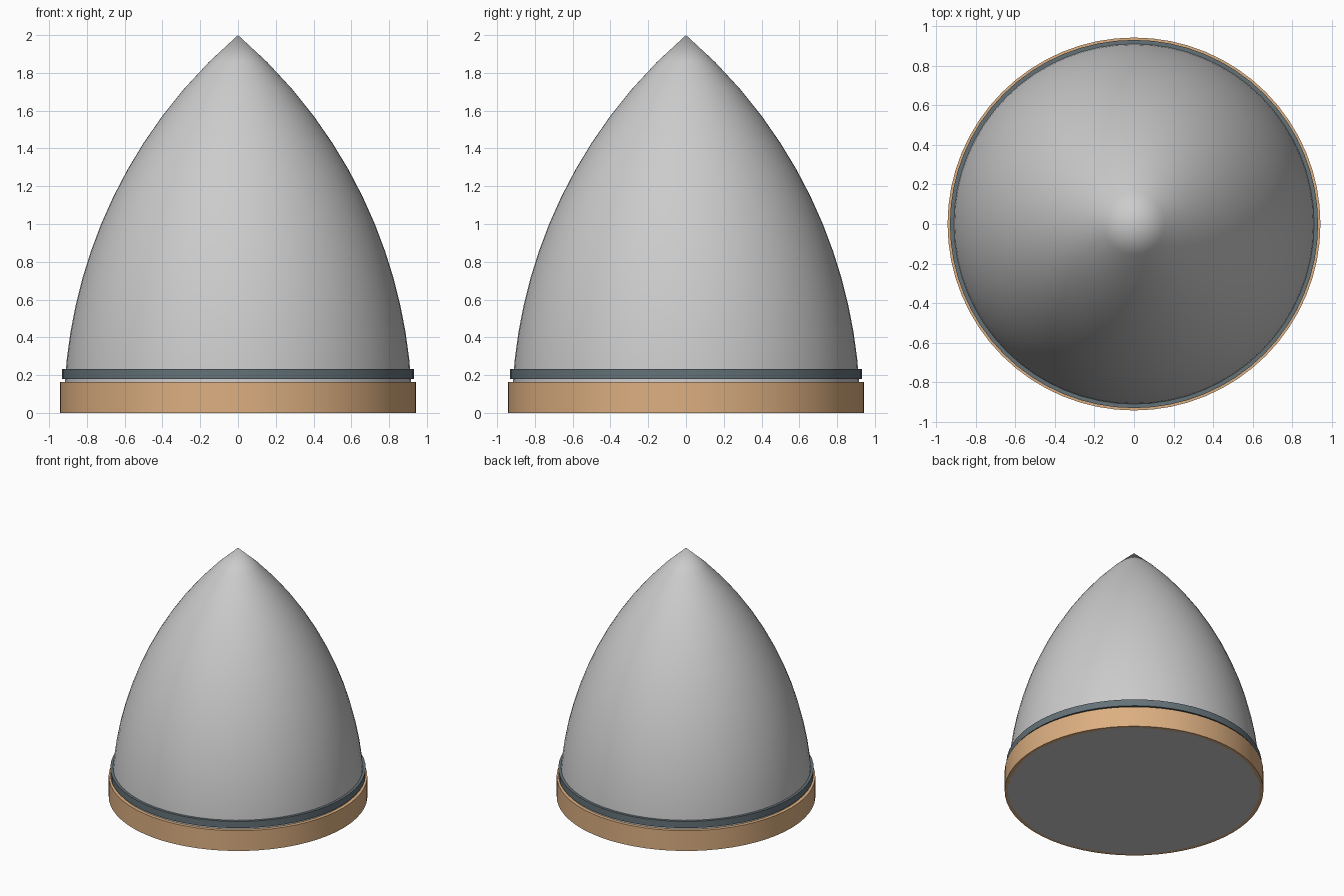
import bpy, bmesh, math

if "Cube" in bpy.data.objects:
    bpy.data.objects.remove(bpy.data.objects["Cube"])

SIDES = 64
R, H = 0.922, 2.0


def lathe(name, profile, closed=False, color=None, angle=35):
    """Revolve (radius, z) points around z; closed joins last point to first."""
    bm = bmesh.new()
    rings = []
    for r, z in profile:
        if r < 1e-6:
            rings.append([bm.verts.new((0, 0, z))])
        else:
            rings.append([bm.verts.new((r * math.cos(2 * math.pi * i / SIDES),
                                        r * math.sin(2 * math.pi * i / SIDES), z))
                          for i in range(SIDES)])
    pairs = list(zip(rings, rings[1:]))
    if closed:
        pairs.append((rings[-1], rings[0]))
    for a, b in pairs:
        for i in range(SIDES):
            j = (i + 1) % SIDES
            if len(b) == 1:
                bm.faces.new((a[i], a[j], b[0]))
            else:
                bm.faces.new((a[i], a[j], b[j], b[i]))
    if not closed:
        bm.faces.new(rings[0][::-1])
    bmesh.ops.recalc_face_normals(bm, faces=bm.faces)
    mesh = bpy.data.meshes.new(name)
    bm.to_mesh(mesh)
    bm.free()
    obj = bpy.data.objects.new(name, mesh)
    bpy.context.collection.objects.link(obj)
    if color:
        mat = bpy.data.materials.new(name + "_material")
        mat.diffuse_color = color
        mat.use_nodes = True
        mat.node_tree.nodes["Principled BSDF"].inputs["Base Color"].default_value = mat.diffuse_color
        mesh.materials.append(mat)
    bpy.ops.object.select_all(action='DESELECT')
    obj.select_set(True)
    bpy.context.view_layer.objects.active = obj
    bpy.ops.object.shade_smooth_by_angle(angle=math.radians(angle))
    return obj


def band(name, inner, outer, z0, z1, color):
    lathe(name, [(inner, z0), (outer, z0), (outer, z1), (inner, z1)], True, color)


# Pointed shell: circular-arc ogive with a flat base
rho = (R * R + H * H) / (2 * R)
STEPS = 14
profile = []
for k in range(STEPS):
    z = H * k / STEPS
    profile.append((math.sqrt(rho * rho - z * z) + R - rho, z))
profile.append((0, H))
lathe("nose_shell", profile)

# Copper base band and dark seal ring
band("base_band", 0.915, 0.943, 0.0, 0.163, (0.72, 0.43, 0.22, 1))
band("seal_ring", 0.90, 0.931, 0.179, 0.232, (0.13, 0.17, 0.19, 1))
